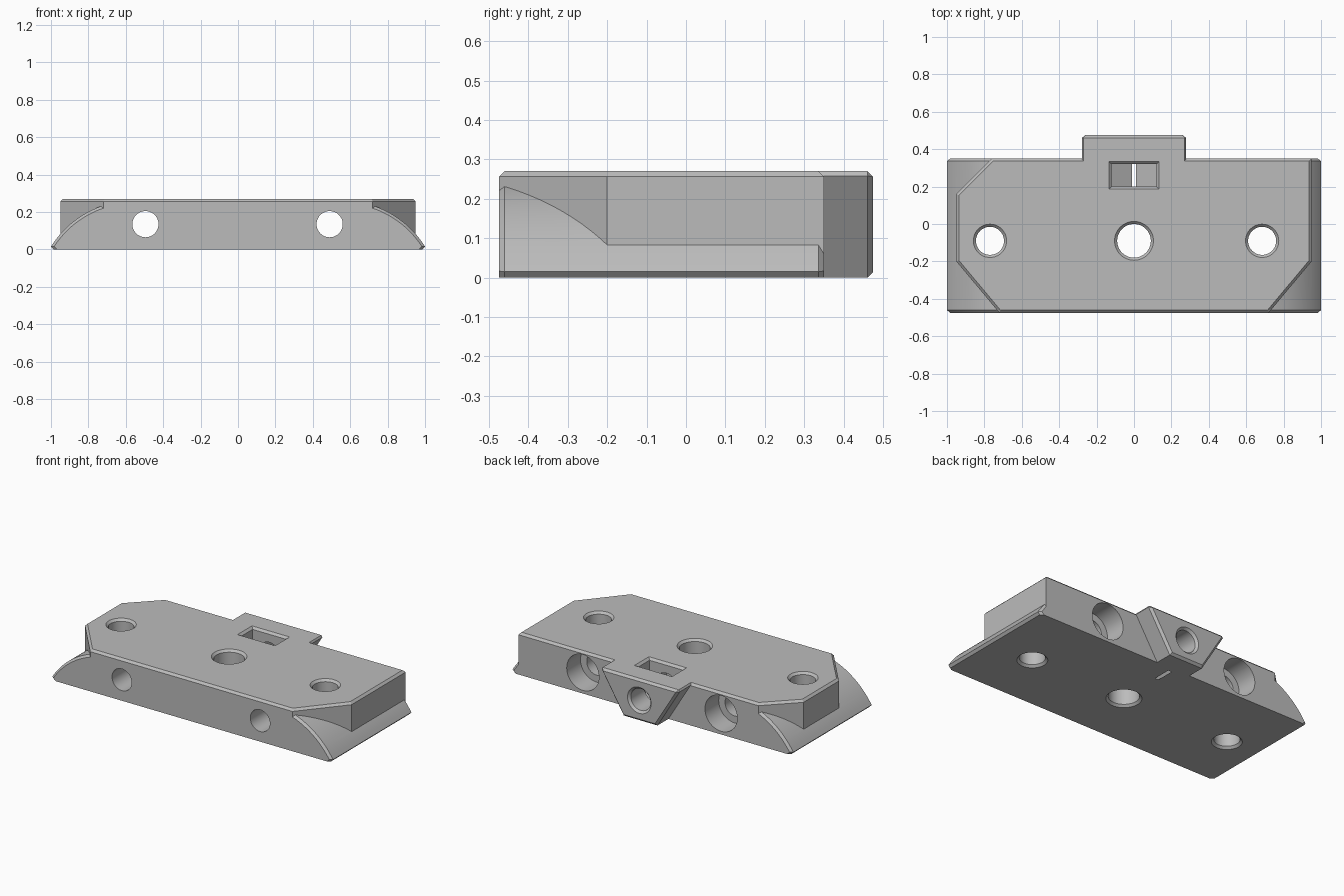
import bpy, bmesh, math
from mathutils import Vector

if "Cube" in bpy.data.objects:
    bpy.data.objects.remove(bpy.data.objects["Cube"], do_unlink=True)

H, FRONT, BACK, TAB_END, CH = 0.27, -0.475, 0.35, 0.475, 0.014

grey = bpy.data.materials.new("mid grey")
grey.use_nodes = True
grey.diffuse_color = (0.5, 0.5, 0.5, 1)
bsdf = next(n for n in grey.node_tree.nodes if n.type == 'BSDF_PRINCIPLED')
bsdf.inputs["Base Color"].default_value = grey.diffuse_color


def loft(name, rings, bevel_rule=None):
    """Skin a list of matching rings, cap both ends, chamfer chosen edges."""
    bm = bmesh.new()
    loops = [[bm.verts.new(p) for p in ring] for ring in rings]
    n = len(loops[0])
    for a, b in zip(loops, loops[1:]):
        for i in range(n):
            j = (i + 1) % n
            bm.faces.new((a[i], a[j], b[j], b[i]))
    bm.faces.new(loops[0])
    bm.faces.new(loops[-1])
    bmesh.ops.recalc_face_normals(bm, faces=bm.faces)
    if bevel_rule:
        edges = [e for e in bm.edges if bevel_rule(*[v.co for v in e.verts])]
        bmesh.ops.bevel(bm, geom=edges, offset=CH, segments=1,
                        affect='EDGES', profile=0.5)
        bmesh.ops.recalc_face_normals(bm, faces=bm.faces)
    mesh = bpy.data.meshes.new(name)
    bm.to_mesh(mesh)
    bm.free()
    mesh.materials.append(grey)
    ob = bpy.data.objects.new(name, mesh)
    bpy.context.collection.objects.link(ob)
    return ob


def prism_y(name, pts, y0, y1, rule=None):
    return loft(name, [[(x, y, z) for x, z in pts] for y in (y0, y1)], rule)


def lathe(name, origin, axis, profile, n=48):
    """Round cutter along 'Y' or 'Z' from (distance, radius) pairs."""
    rings = []
    for d, r in profile:
        ring = []
        for i in range(n):
            a = 2 * math.pi * i / n
            u, v = r * math.cos(a), r * math.sin(a)
            ring.append(Vector(origin) + Vector((u, d, v) if axis == 'Y' else (u, v, d)))
        rings.append(ring)
    return loft(name, rings)


def combine(target, other, operation):
    mod = target.modifiers.new("combine", 'BOOLEAN')
    mod.operation, mod.solver, mod.object = operation, 'EXACT', other
    bpy.context.view_layer.objects.active = target
    bpy.ops.object.modifier_apply(modifier=mod.name)
    bpy.data.objects.remove(other, do_unlink=True)


# Main plate with three clipped corners and a chamfered top rim
outline = [(-0.72, FRONT), (0.72, FRONT), (0.95, -0.2), (0.95, BACK),
           (-0.76, BACK), (-0.95, 0.16), (-0.95, -0.2)]
body = loft("mounting_block", [[(x, y, z) for x, y in outline] for z in (0, H)],
            lambda a, b: min(a.z, b.z) > H - 0.01)

# Rounded side skirts, one arc profile mirrored across the middle
cx, cz, R = 0.558, -0.259, 0.52
a0, a1 = math.atan2(0.015 - cz, 1 - cx), math.acos((0.66 - cx) / R)
side = [(1 - CH, 0)]
for i in range(17):
    a = a0 + (a1 - a0) * i / 16
    side.append((cx + R * math.cos(a), cz + R * math.sin(a)))
skirt = prism_y("skirt", side + [(-x, z) for x, z in reversed(side)], FRONT, BACK,
                lambda a, b: abs(a.y - b.y) < 0.01 and a.x * b.x > 0)
combine(body, skirt, 'UNION')

# Tapered tab at the back
tab = prism_y("back_tab", [(-0.285, H), (0.285, H), (0.12, 0), (-0.12, 0)], 0.3, TAB_END,
              lambda a, b: min(a.y, b.y) > 0.47
              or (min(a.z, b.z) > 0.26 and max(a.y, b.y) > 0.4))
combine(body, tab, 'UNION')

# Vertical holes, countersunk at both faces
for x, r in ((-0.77, 0.075), (0, 0.09), (0.685, 0.075)):
    hole = lathe("vertical_hole", (x, -0.09, 0), 'Z',
                 [(-CH, r + 2 * CH), (CH, r), (H - CH, r), (H + CH, r + 2 * CH)])
    combine(body, hole, 'DIFFERENCE')

# Horizontal through holes with wide counterbores at the back
for x in (-0.495, 0.49):
    bore = lathe("counterbored_hole", (x, 0, 0.135), 'Y',
                 [(FRONT - 0.05, 0.07), (0.21, 0.07), (0.21, 0.115), (BACK + 0.05, 0.115)])
    combine(body, bore, 'DIFFERENCE')

# Screw hole through the tab
screw = lathe("tab_hole", (0, 0, 0.135), 'Y',
              [(0.1, 0.07), (TAB_END - CH, 0.07), (TAB_END + CH, 0.07 + 2 * CH)])
combine(body, screw, 'DIFFERENCE')

# Nut slot with a pointed floor that just breaks through the underside
slot = prism_y("nut_slot", [(-0.12, 0.32), (-0.12, 0.063), (0, -0.007),
                            (0.12, 0.063), (0.12, 0.32)], 0.2, 0.32)
combine(body, slot, 'DIFFERENCE')


def rect(grow, z):
    w, d = 0.12 + grow, 0.06 + grow
    return [(-w, 0.26 - d, z), (w, 0.26 - d, z), (w, 0.26 + d, z), (-w, 0.26 + d, z)]


rim = loft("slot_rim", [rect(0, H - CH), rect(2 * CH, H + CH)])
combine(body, rim, 'DIFFERENCE')

# Smooth the curved surfaces, keep the machined edges crisp
bpy.ops.object.select_all(action='DESELECT')
body.select_set(True)
bpy.context.view_layer.objects.active = body
bpy.ops.object.shade_smooth_by_angle(angle=math.radians(25))
